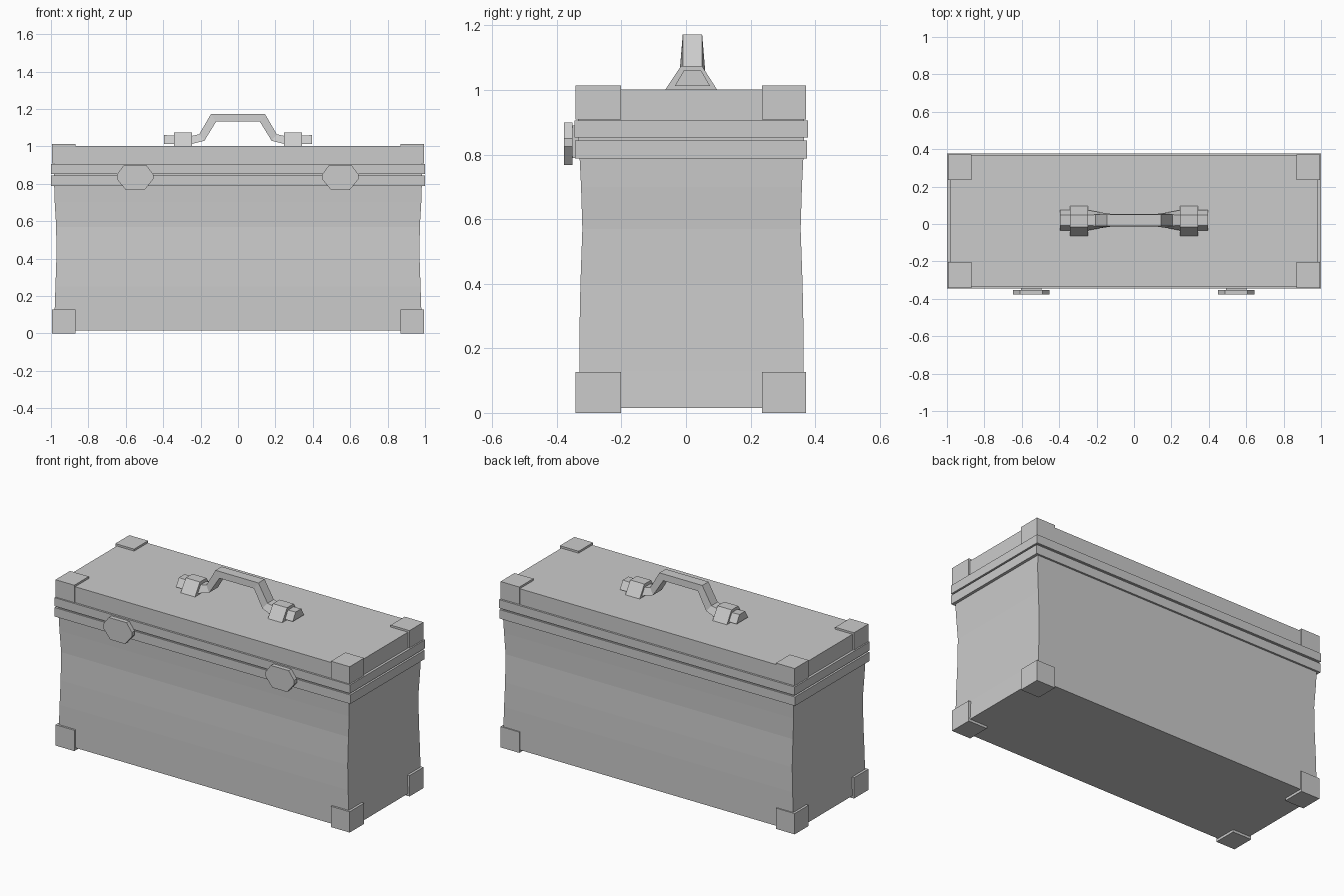
import bpy

if "Cube" in bpy.data.objects:
    bpy.data.objects.remove(bpy.data.objects["Cube"])

CY = 0.017  # depth centre of the case; latches stick out in front


def mesh(name, verts, faces):
    me = bpy.data.meshes.new(name)
    me.from_pydata(verts, [], faces)
    me.update()
    ob = bpy.data.objects.new(name, me)
    bpy.context.collection.objects.link(ob)
    return ob


def loft(name, rings):
    """Skin a closed solid through rings of equal point count."""
    n = len(rings[0])
    verts = [p for r in rings for p in r]
    faces = [tuple(range(n))[::-1]]
    for k in range(len(rings) - 1):
        a, b = k * n, (k + 1) * n
        faces += [(a + i, a + (i + 1) % n, b + (i + 1) % n, b + i) for i in range(n)]
    faces.append(tuple(range(len(verts) - n, len(verts))))
    return mesh(name, verts, faces)


def rect(x0, x1, y0, y1, z):
    return [(x0, y0, z), (x1, y0, z), (x1, y1, z), (x0, y1, z)]


def box(name, x0, x1, y0, y1, z0, z1):
    return loft(name, [rect(x0, x1, y0, y1, z0), rect(x0, x1, y0, y1, z1)])


# Case body with slightly pinched waist
body = [(0.015, 0.985, 0.347), (0.13, 0.98, 0.347), (0.25, 0.976, 0.347),
        (0.40, 0.971, 0.344), (0.57, 0.972, 0.338), (0.70, 0.98, 0.342),
        (0.80, 0.983, 0.347)]
loft("case_body", [rect(-hx, hx, CY - hy, CY + hy, z) for z, hx, hy in body])

# Two rims with a recessed seam, and the lid
box("lower_rim", -1, 1, -0.343, 0.375, 0.788, 0.843)
box("rim_seam", -0.985, 0.985, -0.334, 0.365, 0.84, 0.858)
box("upper_rim", -1, 1, -0.346, 0.378, 0.853, 0.905)
box("lid", -0.985, 0.985, -0.334, 0.366, 0.90, 1.002)

# Corner caps, top and bottom
for side, s in (("left", -1), ("right", 1)):
    for end, y_out, y_in in (("front", -0.342, -0.202), ("back", 0.371, 0.236)):
        ya, yb = sorted((y_out, y_in))
        xa, xb = sorted((s * 0.995, s * 0.868))
        box(f"top_corner_{end}_{side}", xa, xb, ya, yb, 0.908, 1.014)
        box(f"bottom_corner_{end}_{side}", xa, xb, ya, yb, 0, 0.127)

# Faceted latches on the front
outline = [(-0.05, 0.767), (0.05, 0.767), (0.097, 0.825), (0.097, 0.85),
           (0.06, 0.9), (-0.06, 0.9), (-0.097, 0.85), (-0.097, 0.825)]
for side, cx in (("left", -0.55), ("right", 0.547)):
    loft(f"latch_{side}", [[(cx + x, y, z) for x, z in outline]
                           for y in (-0.378, -0.352)])
    box(f"latch_mount_{side}", cx - 0.055, cx + 0.055, -0.354, -0.335, 0.79, 0.89)

# Handle: section = (x top, z top, half width top, x bottom, z bottom, half width bottom)
half = [(0.395, 1.06, 0.027, 0.395, 1.012, 0.055),
        (0.25, 1.055, 0.027, 0.25, 1.012, 0.055),
        (0.207, 1.065, 0.030, 0.180, 1.03, 0.042),
        (0.145, 1.172, 0.030, 0.117, 1.132, 0.033)]
HY = CY + 0.003


def section(s, sec):
    xt, zt, wt, xb, zb, wb = sec
    return [(s * xb, HY - wb, zb), (s * xb, HY + wb, zb),
            (s * xt, HY + wt, zt), (s * xt, HY - wt, zt)]


loft("handle", [section(1, h) for h in half][::1]
     + [section(-1, h) for h in reversed(half)])

# Trapezoid brackets holding the handle ends
for side, s in (("left", -1), ("right", 1)):
    profile = [(-0.082, 1.0), (0.08, 1.0), (0.032, 1.075), (-0.032, 1.075)]
    loft(f"handle_bracket_{side}", [[(s * 0.295 + dx, CY + y, z) for y, z in profile]
                                    for dx in (-0.048, 0.048)])

# Consistent outward normals
import bmesh
for ob in bpy.context.collection.objects:
    bm = bmesh.new()
    bm.from_mesh(ob.data)
    bmesh.ops.recalc_face_normals(bm, faces=bm.faces)
    bm.to_mesh(ob.data)
    bm.free()
